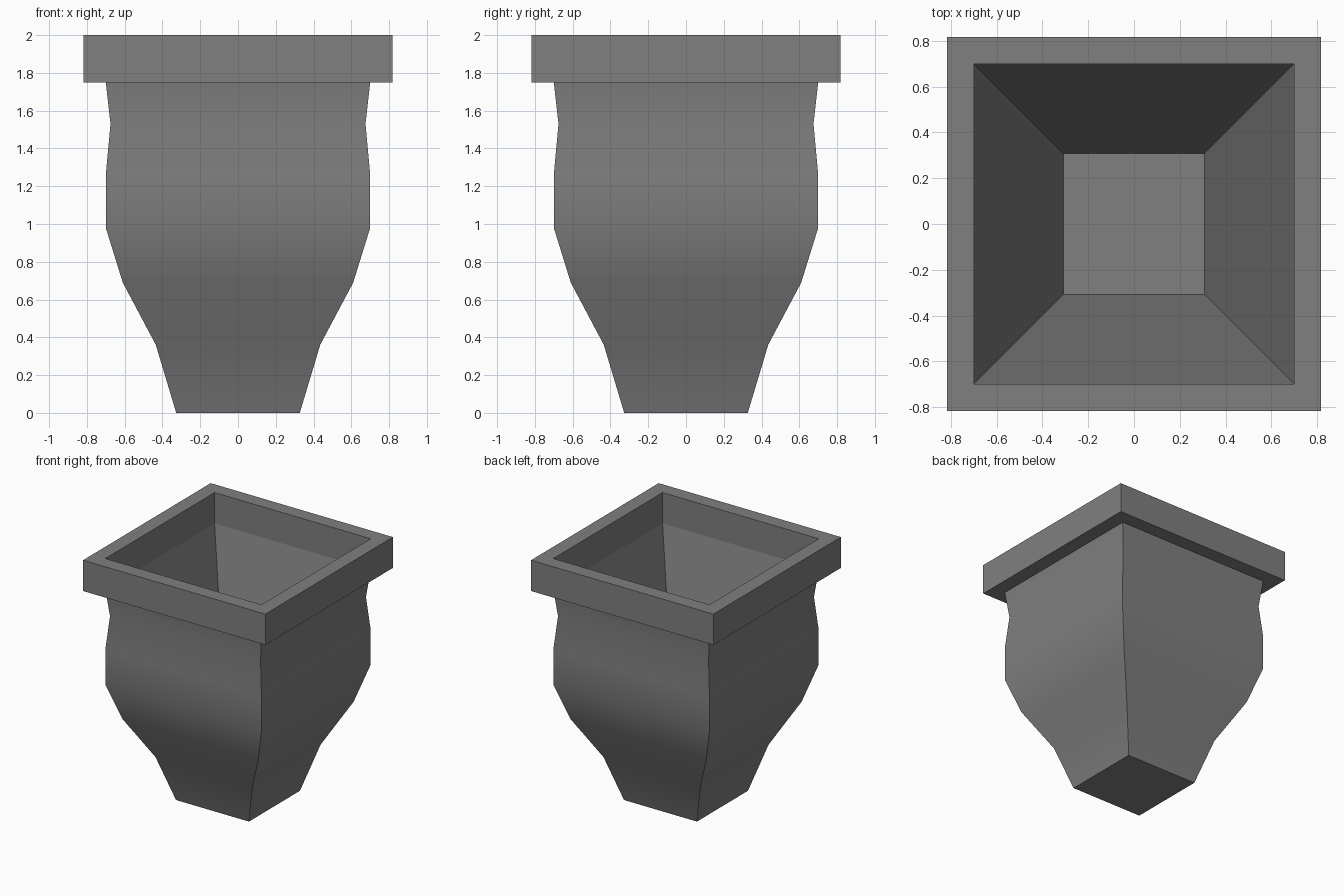
import bpy
import bmesh
import math

cube = bpy.data.objects.get("Cube")
if cube:
    bpy.data.objects.remove(cube, do_unlink=True)

stone = bpy.data.materials.new("grey_stone")
stone.use_nodes = True
GREY = (0.215, 0.215, 0.215, 1.0)
stone.diffuse_color = GREY
stone.node_tree.nodes["Principled BSDF"].inputs["Base Color"].default_value = GREY


def square_loft(name, profile, cap_start=False, cap_end=False):
    """Join square rings, given as (half width, height), into one shell."""
    bm = bmesh.new()
    corners = [(-1, -1), (1, -1), (1, 1), (-1, 1)]
    rings = [[bm.verts.new((x * r, y * r, z)) for x, y in corners] for r, z in profile]
    for low, high in zip(rings, rings[1:]):
        for i in range(4):
            j = (i + 1) % 4
            bm.faces.new((low[i], low[j], high[j], high[i]))
    if cap_start:
        bm.faces.new(rings[0][::-1])
    if cap_end:
        bm.faces.new(rings[-1])
    mesh = bpy.data.meshes.new(name)
    bm.to_mesh(mesh)
    bm.free()
    mesh.materials.append(stone)
    obj = bpy.data.objects.new(name, mesh)
    bpy.context.collection.objects.link(obj)
    return obj


# Curved outer body, smooth up its height with sharp corners
body = square_loft("planter_body", [
    (0.327, 0), (0.435, 0.36), (0.61, 0.69), (0.70, 0.98),
    (0.70, 1.26), (0.675, 1.53), (0.70, 1.75)], cap_start=True)
bpy.ops.object.select_all(action="DESELECT")
body.select_set(True)
bpy.context.view_layer.objects.active = body
bpy.ops.object.shade_smooth_by_angle(angle=math.radians(30))

# Overhanging square rim
square_loft("planter_rim", [(0.70, 1.75), (0.817, 1.75), (0.817, 2), (0.70, 2), (0.70, 1.75)])

# Tapered hollow with a flat floor
square_loft("planter_hollow", [(0.70, 1.75), (0.308, 0.12)], cap_end=True)
